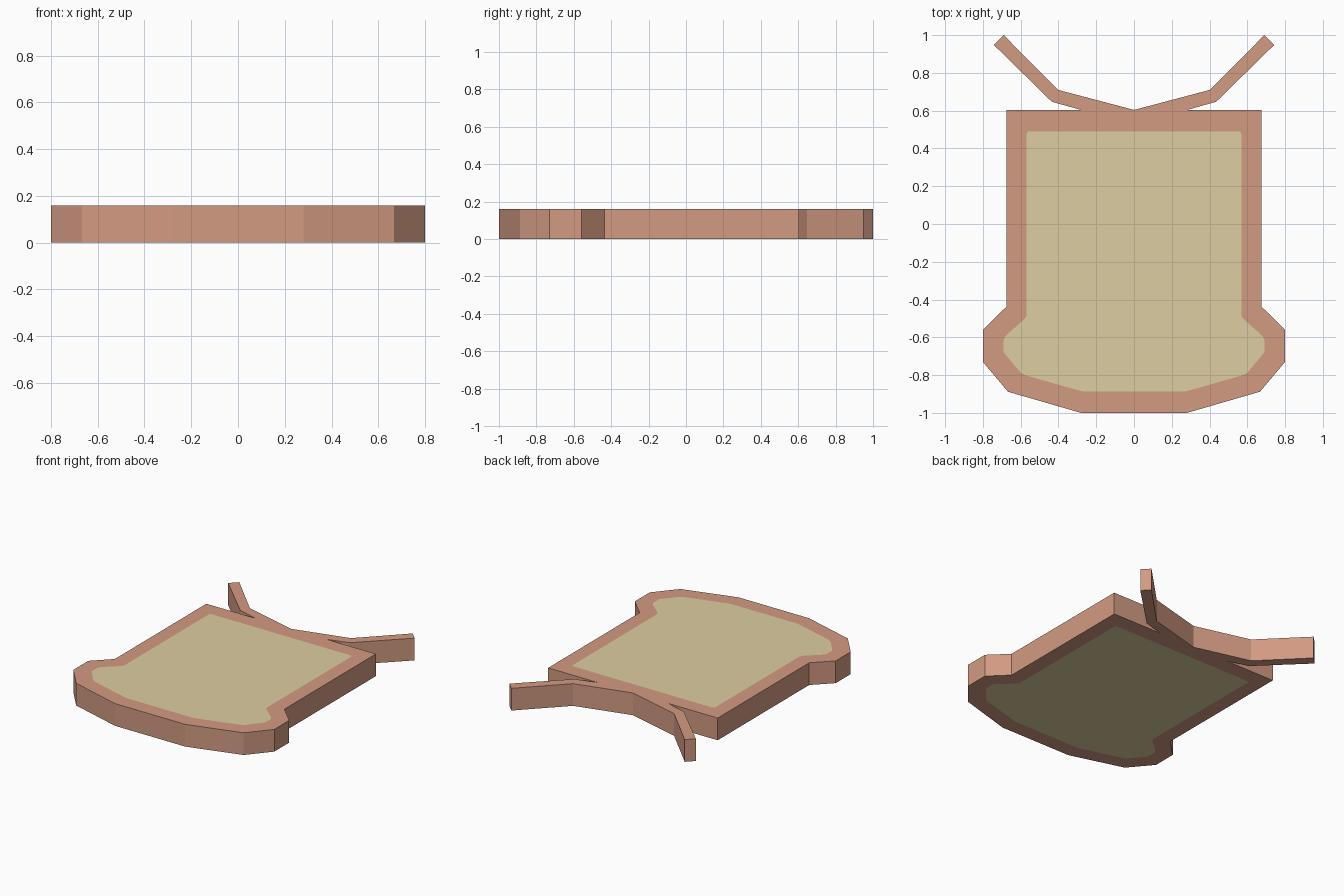
import bpy
import bmesh

if "Cube" in bpy.data.objects:
    bpy.data.objects.remove(bpy.data.objects["Cube"])

HEIGHT = 0.16


def material(name, rgb):
    mat = bpy.data.materials.new(name)
    mat.diffuse_color = (*rgb, 1)
    mat.use_nodes = True
    mat.node_tree.nodes["Principled BSDF"].inputs["Base Color"].default_value = mat.diffuse_color
    return mat


crust = material("warm crust brown", (0.65, 0.328, 0.225))
cream = material("pale cream", (0.73, 0.61, 0.356))


def mirrored(half):
    """Close a right-hand half outline by mirroring it across x = 0."""
    return half + [(-x, y) for x, y in reversed(half)]


def loop(bm, points, z):
    verts = [bm.verts.new((x, y, z)) for x, y in points]
    edges = [bm.edges.new((verts[i - 1], verts[i])) for i in range(len(verts))]
    return verts, edges


def slab(name, outline, panel=None):
    """Flat slab from an outline, with an optional flush panel on both faces."""
    bm = bmesh.new()
    rims = []
    for z in (0, HEIGHT):
        verts, edges = loop(bm, outline, z)
        rims.append(verts)
        if panel:
            inner, inner_edges = loop(bm, panel, z)
            bmesh.ops.triangle_fill(bm, use_beauty=True, use_dissolve=False,
                                    edges=edges + inner_edges, normal=(0, 0, 1))
            bm.faces.new(inner).material_index = 1
        else:
            bm.faces.new(verts)
    low, high = rims
    for i in range(len(low)):
        bm.faces.new((low[i - 1], low[i], high[i], high[i - 1]))
    bmesh.ops.recalc_face_normals(bm, faces=bm.faces[:])
    mesh = bpy.data.meshes.new(name)
    bm.to_mesh(mesh)
    bm.free()
    mesh.materials.append(crust)
    if panel:
        mesh.materials.append(cream)
    obj = bpy.data.objects.new(name, mesh)
    bpy.context.collection.objects.link(obj)
    return obj


# Body: slice-shaped slab with a cream panel, slightly rounded at the corners
body_half = [(0.675, 0.604), (0.675, -0.437), (0.8, -0.56), (0.8, -0.73),
             (0.667, -0.888), (0.28, -1.0)]
panel_half = [(0.553, 0.491), (0.564, 0.487), (0.568, 0.475), (0.568, -0.482),
              (0.577, -0.5), (0.595, -0.517), (0.67, -0.583), (0.686, -0.602),
              (0.69, -0.62), (0.69, -0.68), (0.6, -0.788), (0.57, -0.802),
              (0.29, -0.882), (0.26, -0.888)]
slab("body", mirrored(body_half), mirrored(panel_half))

# Antennae: a bent strip rising from the back edge on each side
antenna = [(0, 0.604), (0.402, 0.71), (0.69, 1.0), (0.742, 0.948),
           (0.435, 0.647), (0.28, 0.604)]
for side, sign in (("right", 1), ("left", -1)):
    slab(side + "_antenna", [(sign * x, y) for x, y in antenna])
